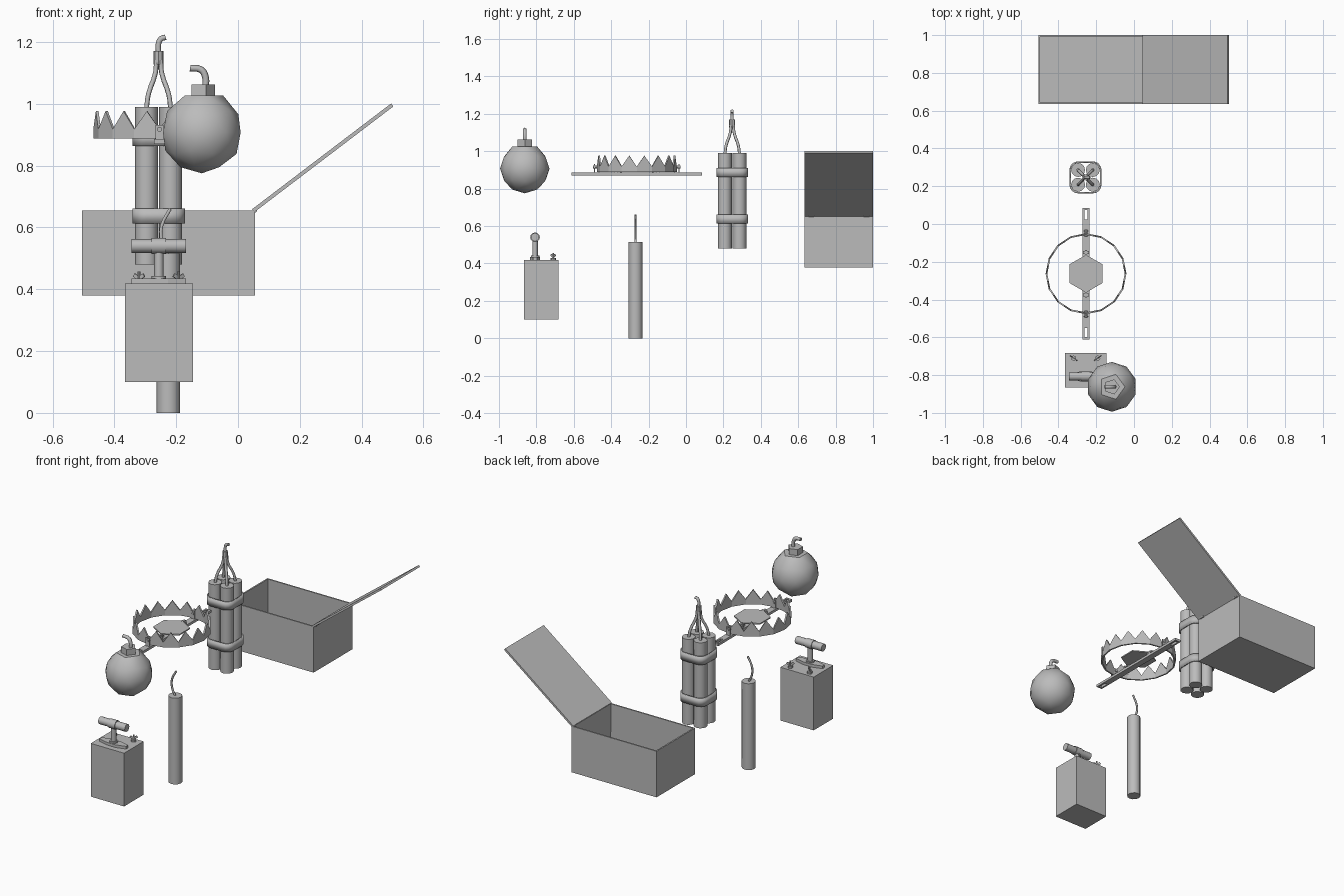
import bpy, bmesh, math
from mathutils import Vector, Matrix

cube = bpy.data.objects.get("Cube")
if cube:
    bpy.data.objects.remove(cube)

GREY = (0.5, 0.5, 0.5, 1)
mat = bpy.data.materials.new("plain grey")
mat.use_nodes = True
mat.diffuse_color = GREY
mat.node_tree.nodes["Principled BSDF"].inputs["Base Color"].default_value = GREY


def finish(name, bm, smooth=True):
    bmesh.ops.recalc_face_normals(bm, faces=bm.faces)
    mesh = bpy.data.meshes.new(name)
    bm.to_mesh(mesh)
    bm.free()
    mesh.materials.append(mat)
    ob = bpy.data.objects.new(name, mesh)
    bpy.context.collection.objects.link(ob)
    if smooth:
        bpy.ops.object.select_all(action="DESELECT")
        ob.select_set(True)
        bpy.context.view_layer.objects.active = ob
        bpy.ops.object.shade_smooth_by_angle(angle=math.radians(40))
    return ob


def box(name, centre, size, rot=Matrix()):
    bm = bmesh.new()
    bmesh.ops.create_cube(bm, size=1, matrix=Matrix.Translation(centre) @ rot @ Matrix.Diagonal((*size, 1)))
    return finish(name, bm, False)


def rod(name, start, end, radius, sides=12, radius2=None):
    start, end = Vector(start), Vector(end)
    axis = end - start
    turn = axis.to_track_quat("Z", "Y").to_matrix().to_4x4()
    bm = bmesh.new()
    bmesh.ops.create_cone(bm, cap_ends=True, segments=sides, radius1=radius,
                          radius2=radius if radius2 is None else radius2, depth=axis.length,
                          matrix=Matrix.Translation((start + end) / 2) @ turn)
    return finish(name, bm)


def tube(name, points, radius):
    """Bent cord swept along a path."""
    cu = bpy.data.curves.new(name, "CURVE")
    cu.dimensions = "3D"
    cu.bevel_depth = radius
    cu.bevel_resolution = 1
    cu.resolution_u = 3
    cu.use_fill_caps = True
    sp = cu.splines.new("BEZIER")
    sp.bezier_points.add(len(points) - 1)
    for p, co in zip(sp.bezier_points, points):
        p.co = co
        p.handle_left_type = p.handle_right_type = "AUTO"
    cu.materials.append(mat)
    ob = bpy.data.objects.new(name, cu)
    bpy.context.collection.objects.link(ob)
    bpy.ops.object.select_all(action="DESELECT")
    ob.select_set(True)
    bpy.context.view_layer.objects.active = ob
    bpy.ops.object.convert(target="MESH")


def prism(name, outline, z0, z1):
    bm = bmesh.new()
    face = bm.faces.new([bm.verts.new((x, y, z0)) for x, y in outline])
    top = bmesh.ops.extrude_face_region(bm, geom=[face])["geom"]
    bmesh.ops.translate(bm, vec=(0, 0, z1 - z0), verts=[v for v in top if isinstance(v, bmesh.types.BMVert)])
    return finish(name, bm, False)


def thicken(ob, amount, offset):
    mod = ob.modifiers.new("thickness", "SOLIDIFY")
    mod.thickness = amount
    mod.offset = offset


# Open crate with a tilted lid
bm = bmesh.new()
bmesh.ops.create_cube(bm, size=1, matrix=Matrix.Translation((-0.225, 0.817, 0.517)) @ Matrix.Diagonal((0.56, 0.365, 0.275, 1)))
bmesh.ops.recalc_face_normals(bm, faces=bm.faces)
bmesh.ops.delete(bm, geom=[f for f in bm.faces if f.normal.z > 0.9], context="FACES_ONLY")
mesh = bpy.data.meshes.new("crate")
bm.to_mesh(mesh)
bm.free()
mesh.materials.append(mat)
crate = bpy.data.objects.new("crate", mesh)
bpy.context.collection.objects.link(crate)
thicken(crate, 0.012, -1)
tilt = Matrix.Rotation(-math.atan2(0.34, 0.447), 4, "Y")
box("crate_lid", (0.274, 0.817, 0.825), (0.565, 0.365, 0.012), tilt)
for y in (0.67, 0.965):
    rod("crate_hinge", (0.055, y - 0.015, 0.655), (0.055, y + 0.015, 0.655), 0.007, 8)

# Bundle of four sticks
BX, BY = -0.257, 0.247
for sx in (-1, 1):
    for sy in (-1, 1):
        x, y = BX + sx * 0.039, BY + sy * 0.039
        rod("bundle_stick", (x, y, 0.48), (x, y, 0.99), 0.037)
        tube("bundle_cord", [(x, y, 0.985), (x - sx * 0.006, y - sy * 0.006, 1.03),
                             (BX + sx * 0.01, BY + sy * 0.01, 1.1),
                             (BX + sx * 0.007, BY + sy * 0.007, 1.14)], 0.008)
rod("cord_clamp", (BX, BY, 1.127), (BX, BY, 1.17), 0.016, 8)
tube("bundle_fuse", [(BX, BY, 1.165), (BX, BY, 1.195), (BX + 0.008, BY, 1.21), (BX + 0.023, BY, 1.215)], 0.009)

# Straps hugging the bundle
for z0 in (0.613, 0.863):
    bm = bmesh.new()
    ring = []
    for quarter in range(4):
        mid = math.radians(45 + 90 * quarter)
        for step in range(-2, 3):
            a = mid + math.radians(22.5 * step)
            ring.append((BX + 0.039 * math.copysign(1, math.cos(mid)) + 0.046 * math.cos(a),
                         BY + 0.039 * math.copysign(1, math.sin(mid)) + 0.046 * math.sin(a)))
    low = [bm.verts.new((x, y, z0)) for x, y in ring]
    high = [bm.verts.new((x, y, z0 + 0.048)) for x, y in ring]
    for i in range(len(ring)):
        j = (i + 1) % len(ring)
        bm.faces.new((low[i], low[j], high[j], high[i]))
    thicken(finish("bundle_strap", bm), 0.008, -1)

# Round bomb: low sphere, flattened where the neck sits
SX, SY, SZ = -0.117, -0.862, 0.907
bm = bmesh.new()
bmesh.ops.create_icosphere(bm, subdivisions=2, radius=0.132)
top = max(bm.verts, key=lambda v: v.co.z)
ring = [e.other_vert(top) for e in top.link_edges]
spin = math.atan2(ring[0].co.y, ring[0].co.x)
top.co.z = 0.119
for v in ring:
    v.co.z = 0.119
bmesh.ops.transform(bm, matrix=Matrix.Translation((SX, SY, SZ)) @ Matrix.Rotation(-spin, 4, "Z"), verts=bm.verts)
finish("bomb_body", bm)
prism("bomb_neck", [(SX + 0.042 * math.cos(i * math.tau / 5), SY + 0.042 * math.sin(i * math.tau / 5))
                    for i in range(5)], 1.015, 1.062)
tube("bomb_fuse", [(SX + 0.012, SY, 1.055), (SX + 0.012, SY, 1.085), (SX - 0.002, SY, 1.11), (SX - 0.038, SY, 1.115)], 0.011)

# Toothed jaws of the trap
TX, TY, R = -0.254, -0.263, 0.214
TEETH = 16


def on_ring(bm, step, z, r=R):
    a = step * math.tau / TEETH
    return bm.verts.new((TX + r * math.cos(a), TY + r * math.sin(a), z))


bm = bmesh.new()
for i in range(TEETH):
    corners = [on_ring(bm, i, 0.888), on_ring(bm, i + 1, 0.888), on_ring(bm, i + 1, 0.918)]
    tip = on_ring(bm, i + 0.5, 0.976, R * math.cos(math.pi / TEETH))
    bm.faces.new(corners + [tip, on_ring(bm, i, 0.918)])
bmesh.ops.remove_doubles(bm, verts=bm.verts, dist=0.0005)
thicken(finish("trap_jaws", bm, False), 0.009, -1)

# Trap bar with a slot at each end, pivots and trigger plate
box("trap_bar", (TX, TY, 0.878), (0.037, 0.575, 0.015))
for s in (-1, 1):
    for side in (-1, 1):
        box("bar_slot_rail", (TX + side * 0.0135, TY + s * 0.312, 0.878), (0.01, 0.05, 0.015))
    box("bar_end", (TX, TY + s * 0.342, 0.878), (0.037, 0.012, 0.015))
    for off in (-0.012, 0.012):
        box("pivot_lug", (TX, TY + s * (R + off), 0.908), (0.026, 0.006, 0.048))
    rod("pivot_pin", (TX, TY + s * (R - 0.02), 0.917), (TX, TY + s * (R + 0.02), 0.917), 0.008, 8)
    box("trigger_post", (TX, TY + s * 0.085, 0.893), (0.012, 0.01, 0.024))
    box("trigger_clip", (TX, TY + s * 0.112, 0.894), (0.03, 0.016, 0.02))
    box("trigger_arm", (TX, TY + s * 0.105, 0.905), (0.012, 0.04, 0.006))
prism("trigger_plate", [(TX + 0.1 * math.sin(i * math.pi / 3), TY + 0.1 * math.cos(i * math.pi / 3))
                        for i in range(6)], 0.904, 0.911)

# Plunger box with T handle
PX, PY = -0.256, -0.807
box("plunger_box", (PX, -0.774, 0.259), (0.22, 0.184, 0.318))
prism("plunger_base", [(PX + x, PY + y) for x, y in ((-0.088, -0.01), (-0.03, -0.026), (0.03, -0.026), (0.088, -0.01),
                       (0.088, 0.01), (0.03, 0.026), (-0.03, 0.026), (-0.088, 0.01))], 0.417, 0.434)
rod("plunger_collar", (PX, PY, 0.43), (PX, PY, 0.442), 0.023)
rod("plunger_post", (PX, PY, 0.43), (PX, PY, 0.54), 0.015)
rod("plunger_handle", (PX - 0.088, PY, 0.54), (PX + 0.088, PY, 0.54), 0.022)
rod("handle_sleeve", (PX - 0.023, PY, 0.54), (PX + 0.023, PY, 0.54), 0.026)
for s in (-1, 1):
    x, y = PX + s * 0.064, -0.71
    rod("terminal_base", (x, y, 0.416), (x, y, 0.43), 0.014, 8)
    rod("terminal_screw", (x, y, 0.425), (x, y, 0.457), 0.005, 8)
    turn = Matrix.Rotation(s * math.radians(35), 4, "Z")
    for w in (-1, 1):
        wing = turn @ Matrix.Rotation(-w * math.radians(30), 4, "Y")
        box("terminal_wing", Vector((x, y, 0.441)) + turn @ Vector((w * 0.011, 0, 0)), (0.02, 0.005, 0.012), wing)

# Single stick with a wavy fuse
DX, DY = -0.225, -0.27
rod("single_stick", (DX, DY, 0), (DX, DY, 0.515), 0.038)
tube("single_fuse", [(DX, DY, 0.51), (DX - 0.021, DY, 0.555), (DX - 0.022, DY, 0.605), (DX + 0.006, DY, 0.66)], 0.006)
